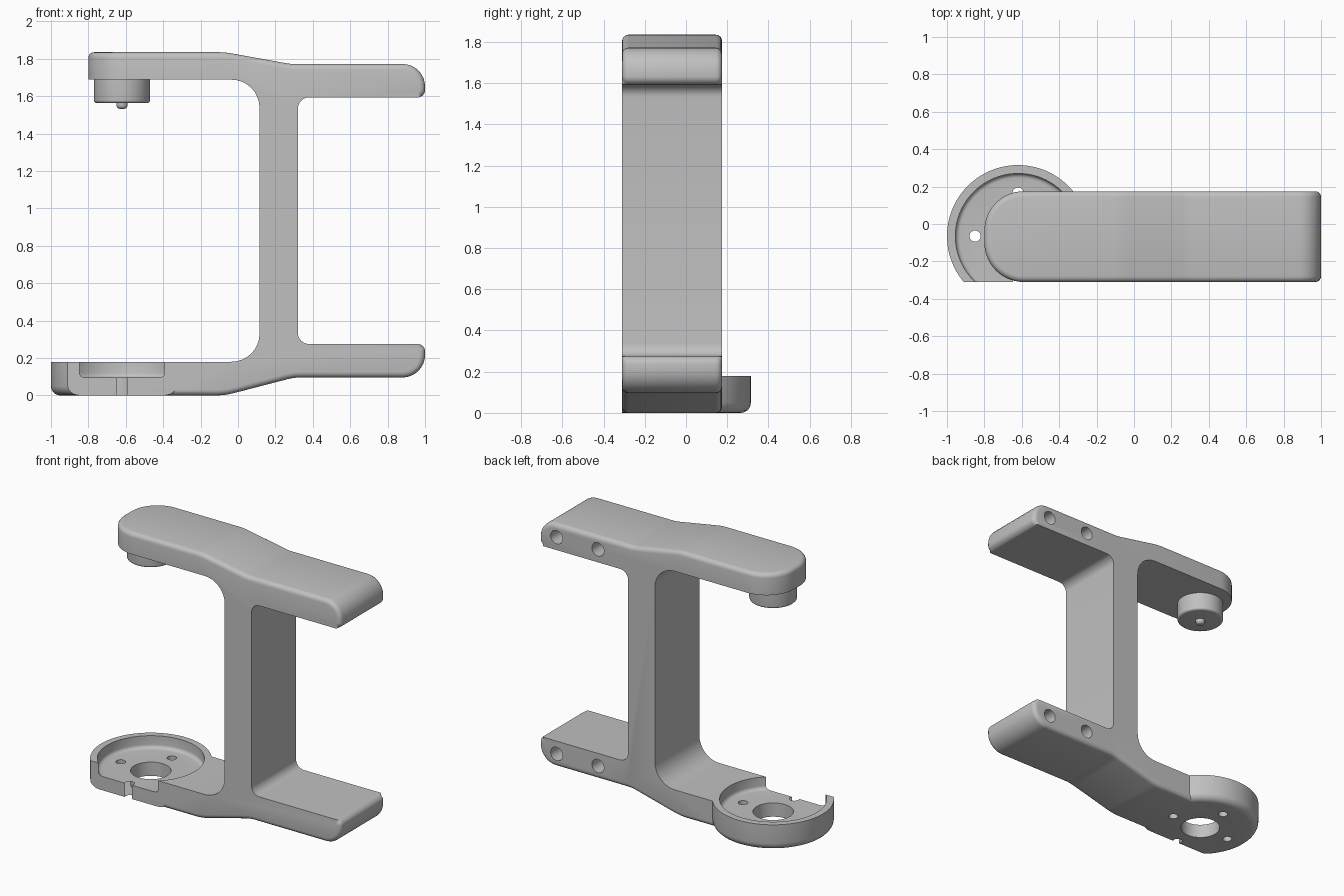
import bpy, bmesh, math
from mathutils import Vector, Matrix

if "Cube" in bpy.data.objects:
    bpy.data.objects.remove(bpy.data.objects["Cube"], do_unlink=True)

FRONT, BACK = -0.31, 0.175
CX, CY = -0.62, -0.065          # axis shared by the cup and the plug

GREY = (0.53, 0.53, 0.53, 1)
grey = bpy.data.materials.new("matte_grey")
grey.use_nodes = True
grey.diffuse_color = GREY
grey.node_tree.nodes["Principled BSDF"].inputs["Base Color"].default_value = GREY


def make_object(name, bm):
    bmesh.ops.recalc_face_normals(bm, faces=bm.faces)
    mesh = bpy.data.meshes.new(name)
    bm.to_mesh(mesh)
    bm.free()
    mesh.materials.append(grey)
    obj = bpy.data.objects.new(name, mesh)
    bpy.context.collection.objects.link(obj)
    return obj


def activate(obj):
    bpy.ops.object.select_all(action='DESELECT')
    obj.select_set(True)
    bpy.context.view_layer.objects.active = obj


def shade(obj):
    activate(obj)
    bpy.ops.object.shade_smooth_by_angle(angle=math.radians(35))


def combine(obj, other, operation):
    mod = obj.modifiers.new(operation.lower(), 'BOOLEAN')
    mod.operation = operation
    mod.solver = 'EXACT'
    mod.object = other
    bpy.context.view_layer.update()
    activate(obj)
    bpy.ops.object.modifier_apply(modifier=mod.name)
    bpy.data.objects.remove(other, do_unlink=True)


def fillet(corners, steps=8):
    """Round every corner (x, z, radius) of a closed outline."""
    pts = []
    for i, (x, z, r) in enumerate(corners):
        p = Vector((x, z))
        if r == 0:
            pts.append(p)
            continue
        a = (Vector(corners[i - 1][:2]) - p).normalized()
        b = (Vector(corners[(i + 1) % len(corners)][:2]) - p).normalized()
        half = math.acos(max(-1, min(1, a.dot(b)))) / 2
        inward = (a + b).normalized()
        centre = p + inward * (r / math.sin(half))
        across = (b - a).normalized()
        sweep = math.pi / 2 - half
        for k in range(steps + 1):
            t = sweep * (2 * k / steps - 1)
            pts.append(centre + (across * math.sin(t) - inward * math.cos(t)) * r)
    return pts


def cylinder(radius, z0, z1, x=CX, y=CY, bottom_round=0, segments=64):
    bm = bmesh.new()
    bmesh.ops.create_cone(bm, cap_ends=True, segments=segments, radius1=radius, radius2=radius,
                          depth=z1 - z0, matrix=Matrix.Translation((x, y, (z0 + z1) / 2)))
    if bottom_round:
        edges = [e for e in bm.edges if all(abs(v.co.z - z0) < 1e-5 for v in e.verts)]
        bmesh.ops.bevel(bm, geom=edges, offset=bottom_round, segments=5, profile=0.5, affect='EDGES')
    return bm


# Frame: side outline of column and arms, spanned between front and back
outline = fillet([
    (-0.8, 1.835, 0), (-0.07, 1.835, 0.4), (0.28, 1.772, 0.3), (1, 1.772, 0.12),
    (1, 1.593, 0.04), (0.32, 1.593, 0.06), (0.32, 0.275, 0.06), (1, 0.275, 0.04),
    (1, 0.096, 0.12), (0.3, 0.096, 0.3), (-0.07, 0, 0.4), (CX, 0, 0),
    (CX, 0.18, 0), (0.115, 0.18, 0.15), (0.115, 1.688, 0.15), (-0.8, 1.688, 0)])
bm = bmesh.new()
front_ring = [bm.verts.new((p.x, FRONT, p.y)) for p in outline]
back_ring = [bm.verts.new((p.x, BACK, p.y)) for p in outline]
bm.faces.new(front_ring)
bm.faces.new(back_ring)
for i in range(len(outline)):
    bm.faces.new((front_ring[i - 1], front_ring[i], back_ring[i], back_ring[i - 1]))
bmesh.ops.recalc_face_normals(bm, faces=bm.faces)

# Round the tip of the upper arm, then soften the outer edges of both arms
tip = [e for e in bm.edges if all(v.co.x < -0.79 for v in e.verts)
       and abs(e.verts[0].co.y - e.verts[1].co.y) < 1e-6]
bmesh.ops.bevel(bm, geom=tip, offset=0.21, segments=14, profile=0.5, affect='EDGES')
bm.normal_update()


def is_outer(edge):
    if edge.calc_face_angle(0) < 1:
        return False
    mid = (edge.verts[0].co + edge.verts[1].co) / 2
    return any((f.normal.z > 0.3 and mid.z > 1.66) or (f.normal.z < -0.3 and mid.z < 0.21)
               or (f.normal.x > 0.3 and mid.x > 0.9) for f in edge.link_faces)


soft = [e for e in bm.edges if is_outer(e)]
bmesh.ops.bevel(bm, geom=soft, offset=0.03, segments=4, profile=0.5, affect='EDGES')
frame = make_object("frame", bm)

# Cup: round holder with a flat front, joined to the lower arm
bm = cylinder(0.38, 0, 0.18, bottom_round=0.05, segments=96)
bmesh.ops.bisect_plane(bm, geom=bm.verts[:] + bm.edges[:] + bm.faces[:],
                       plane_co=(0, FRONT, 0), plane_no=(0, -1, 0), clear_outer=True)
bmesh.ops.holes_fill(bm, edges=[e for e in bm.edges if e.is_boundary])
combine(frame, make_object("cup", bm), 'UNION')

# Recess, centre hole and four small holes in the cup
recess = cylinder(0.335, 0.095, 0.4, bottom_round=0.025, segments=96)
combine(frame, make_object("recess_cutter", recess), 'DIFFERENCE')
combine(frame, make_object("centre_hole_cutter", cylinder(0.127, -0.1, 0.3)), 'DIFFERENCE')
for dx, dy in ((1, 0), (-1, 0), (0, 1), (0, -1)):
    hole = cylinder(0.03, -0.1, 0.15, CX + 0.23 * dx, CY + 0.23 * dy, segments=24)
    combine(frame, make_object("screw_hole_cutter", hole), 'DIFFERENCE')

# Blind holes in the back of the arms beside the column
for x in (0.55, 0.865):
    for z in (0.187, 1.682):
        cutter = make_object("side_hole_cutter", cylinder(0.046, -0.2, 0.2, 0, 0, segments=32))
        cutter.rotation_euler.x = math.pi / 2
        cutter.location = (x, BACK, z)
        combine(frame, cutter, 'DIFFERENCE')
shade(frame)

# Plug under the upper arm with its small rounded pin
shade(make_object("plug", cylinder(0.15, 1.563, 1.70, bottom_round=0.015)))
shade(make_object("pin", cylinder(0.03, 1.532, 1.58, bottom_round=0.02, segments=24)))
